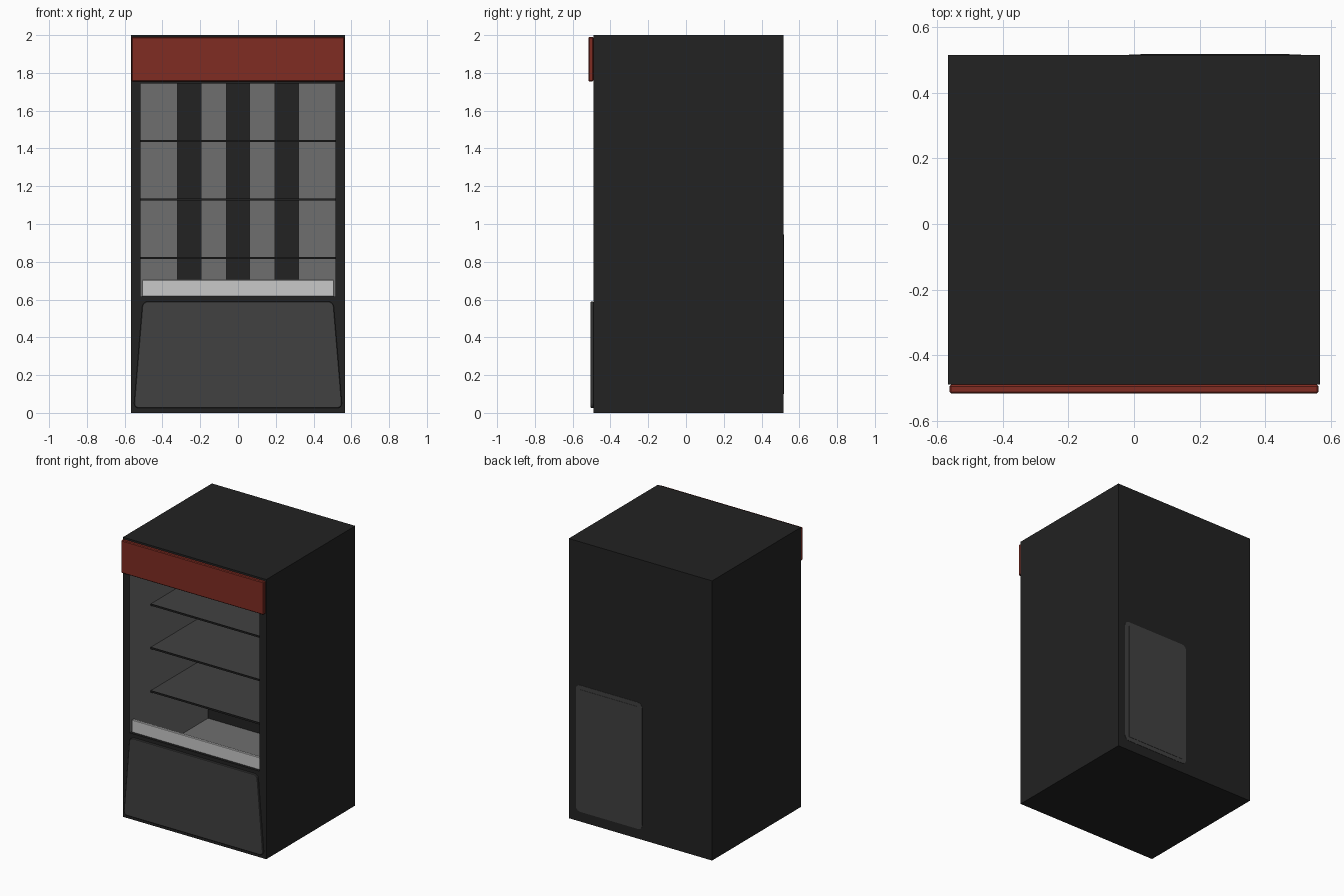
import bpy, bmesh

cube = bpy.data.objects.get("Cube")
if cube:
    bpy.data.objects.remove(cube, do_unlink=True)


def material(name, r, g, b):
    m = bpy.data.materials.new(name)
    m.use_nodes = True
    m.diffuse_color = (r, g, b, 1)
    m.node_tree.nodes["Principled BSDF"].inputs["Base Color"].default_value = (r, g, b, 1)
    return m


BLACK = material("black_casing", 0.016, 0.016, 0.016)
CHARCOAL = material("charcoal_panel", 0.053, 0.053, 0.053)
GREY = material("grey_lining", 0.156, 0.156, 0.156)
WHITE = material("pale_rail", 0.578, 0.578, 0.578)
RED = material("red_fascia", 0.216, 0.025, 0.016)


def finish(name, bm, *mats):
    bmesh.ops.recalc_face_normals(bm, faces=bm.faces)
    me = bpy.data.meshes.new(name)
    bm.to_mesh(me)
    bm.free()
    for m in mats:
        me.materials.append(m)
    ob = bpy.data.objects.new(name, me)
    bpy.context.collection.objects.link(ob)
    return ob


def prism(name, corners, y0, y1, mat, radius=0, edge=0):
    """Upright plate: an x-z outline with optional rounded corners, deep in y."""
    bm = bmesh.new()
    face = bm.faces.new([bm.verts.new((x, y0, z)) for x, z in corners])
    ext = bmesh.ops.extrude_face_region(bm, geom=[face])["geom"]
    for v in ext:
        if isinstance(v, bmesh.types.BMVert):
            v.co.y = y1
    if radius:
        sides = [e for e in bm.edges if abs(e.verts[0].co.y - e.verts[1].co.y) > 1e-6]
        bmesh.ops.bevel(bm, geom=sides, offset=radius, segments=5, profile=0.5, affect='EDGES')
    ob = finish(name, bm, mat)
    if edge:
        mod = ob.modifiers.new("soft_edge", 'BEVEL')
        mod.width = edge
        mod.segments = 1
    return ob


def rect(x0, x1, z0, z1):
    return [(x0, z0), (x1, z0), (x1, z1), (x0, z1)]


W, FRONT, BACK = 0.567, -0.49, 0.515      # casing
IN, SILL, FLOOR, CEIL, REAR = 0.515, 0.615, 0.38, 1.745, 0.397   # cavity

# Casing: a box whose front is inset and pushed in to form the cavity
bm = bmesh.new()
bmesh.ops.create_cube(bm, size=1)
for v in bm.verts:
    v.co = (v.co.x * 2 * W, FRONT if v.co.y < 0 else BACK, v.co.z * 2 + 1)
face = min(bm.faces, key=lambda f: f.calc_center_median().y)
bmesh.ops.inset_individual(bm, faces=[face], thickness=0.03)


def place(face, y, low):
    mid = face.calc_center_median().z
    for v in face.verts:
        v.co = (IN if v.co.x > 0 else -IN, y, CEIL if v.co.z > mid else low)


def push(face, y, low):
    new = bmesh.ops.extrude_discrete_faces(bm, faces=[face])["faces"][0]
    place(new, y, low)
    return new


place(face, FRONT, SILL)
face = push(face, FRONT + 0.05, SILL)
face = push(face, FRONT + 0.051, FLOOR)
face = push(face, REAR, FLOOR)
for f in bm.faces:
    c = f.calc_center_median()
    wall = abs(abs(c.x) - IN) < 0.001 and c.y > FRONT + 0.001
    floor = abs(c.z - FLOOR) < 0.001
    f.material_index = 1 if wall or floor else 0
finish("casing", bm, BLACK, GREY)

# Rear lining panels, with dark channels left between them
for side in (-1, 1):
    for label, a, b in (("outer", 0.32, IN), ("inner", 0.06, 0.195)):
        x0, x1 = sorted((side * a, side * b))
        prism(f"{label}_back_panel", rect(x0, x1, 0.48, CEIL - 0.001), REAR - 0.02, REAR, GREY)

# Shelves, each with a dark front edge
for z in (0.82, 1.13, 1.44):
    prism("shelf", rect(-IN, IN, z - 0.005, z + 0.005), -0.245, REAR - 0.02, CHARCOAL)
    prism("shelf_edge", rect(-IN, IN, z - 0.006, z + 0.006), -0.253, -0.245, BLACK)

# Pale rail at the foot of the opening
prism("front_rail", rect(-0.508, 0.508, SILL, 0.705), -0.475, -0.455, WHITE, edge=0.003)

# Fascia above the opening
prism("top_fascia", rect(-0.563, 0.563, 1.755, 1.99), -0.517, FRONT, RED, edge=0.005)

# Tapered kick panel on the lower front
prism("lower_front_panel", [(-0.552, 0.025), (0.552, 0.025), (0.505, 0.59), (-0.505, 0.59)],
      -0.505, FRONT, CHARCOAL, radius=0.028, edge=0.003)

# Service hatch on the back: a rounded rim with a raised door
prism("hatch_rim", rect(-0.015, 0.51, 0.07, 0.975), BACK, BACK + 0.002, CHARCOAL, radius=0.035)
prism("hatch_door", rect(0.02, 0.475, 0.1, 0.945), BACK, BACK + 0.004, CHARCOAL)
